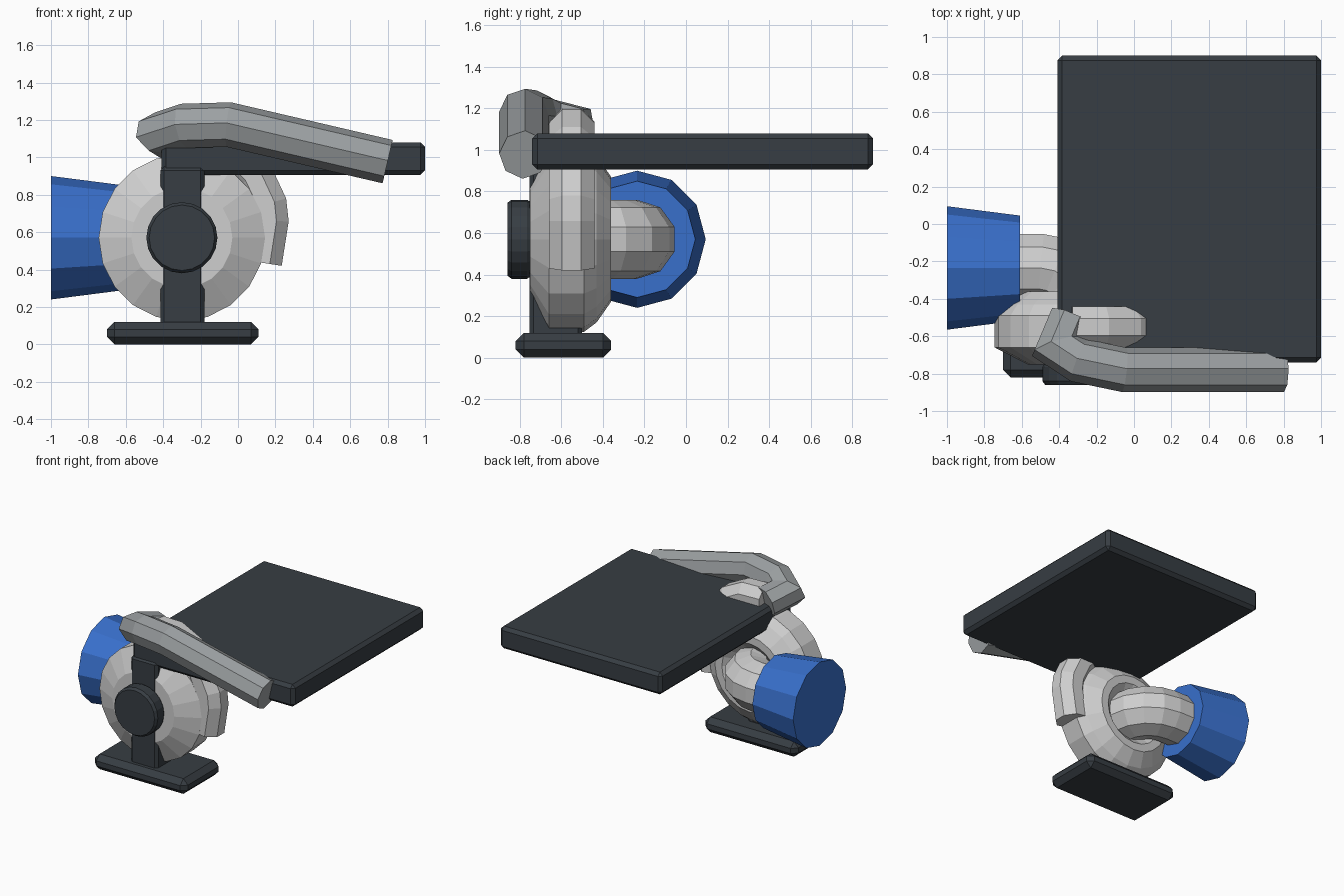
import bpy, bmesh, math
from mathutils import Vector

if "Cube" in bpy.data.objects:
    bpy.data.objects.remove(bpy.data.objects["Cube"])


def material(name, rgb):
    m = bpy.data.materials.new(name)
    m.diffuse_color = (*rgb, 1)
    m.use_nodes = True
    m.node_tree.nodes["Principled BSDF"].inputs["Base Color"].default_value = m.diffuse_color
    return m


DARK = material("dark slate", (0.038, 0.047, 0.056))
LIGHT = material("light grey", (0.62, 0.62, 0.62))
MID = material("mid grey", (0.33, 0.35, 0.36))
BLUE = material("blue", (0.04, 0.16, 0.60))


def finish(name, bm, mat):
    bmesh.ops.recalc_face_normals(bm, faces=bm.faces)
    me = bpy.data.meshes.new(name)
    bm.to_mesh(me)
    bm.free()
    me.materials.append(mat)
    ob = bpy.data.objects.new(name, me)
    bpy.context.collection.objects.link(ob)
    return ob


def skin(name, rings, mat):
    """Join equal rings of points into a capped flat-faced solid."""
    bm = bmesh.new()
    vs = [[bm.verts.new(p) for p in r] for r in rings]
    n = len(vs[0])
    for a, b in zip(vs, vs[1:]):
        for i in range(n):
            j = (i + 1) % n
            bm.faces.new((a[i], a[j], b[j], b[i]))
    bm.faces.new(vs[0])
    bm.faces.new(vs[-1])
    return finish(name, bm, mat)


def box(name, lo, hi, bevel, mat):
    bm = bmesh.new()
    bmesh.ops.create_cube(bm, size=1)
    for v in bm.verts:
        v.co = [(a + b) / 2 + c * (b - a) for a, b, c in zip(lo, hi, v.co)]
    bmesh.ops.bevel(bm, geom=bm.edges[:], offset=bevel, segments=1, affect='EDGES')
    return finish(name, bm, mat)


def lathe(name, axis, centre, profile, n, mat, phase=0.0):
    """Profile of (position along axis, radius) turned round the x or y axis."""
    rings = []
    for t, r in profile:
        ring = []
        for i in range(n):
            a = phase + 2 * math.pi * i / n
            u, w = r * math.cos(a), r * math.sin(a)
            if axis == 'y':
                ring.append((centre[0] + u, t, centre[1] + w))
            else:
                ring.append((t, centre[0] + u, centre[1] + w))
        rings.append(ring)
    return skin(name, rings, mat)


def tube(name, path, radius, n, up, mat, phase):
    """Mitred tube along a path of points."""
    pts = [Vector(p) for p in path]
    dirs = [(b - a).normalized() for a, b in zip(pts, pts[1:])]
    side = dirs[0].cross(Vector(up)).normalized()
    top = side.cross(dirs[0])
    ang = [phase + 2 * math.pi * i / n for i in range(n)]
    offs = [radius * (math.cos(a) * side + math.sin(a) * top) for a in ang]
    rings = [[pts[0] + o for o in offs]]
    for i, d in enumerate(dirs):
        plane = d + dirs[i + 1] if i + 1 < len(dirs) else d
        offs = [o - d * (o.dot(plane) / d.dot(plane)) for o in offs]
        rings.append([pts[i + 1] + o for o in offs])
    return skin(name, rings, mat)


# dark mounting plate, foot and post
box("top_plate", (-0.41, -0.74, 0.905), (1.0, 0.90, 1.08), 0.025, DARK)
box("base_foot", (-0.70, -0.82, 0.0), (0.11, -0.36, 0.12), 0.04, DARK)
box("support_post", (-0.415, -0.753, 0.06), (-0.18, -0.50, 0.95), 0.02, DARK)

# round blower housing and its front cap
HUB = (-0.30, 0.57)
lathe("blower_housing", 'y', HUB,
      [(-0.70, 0.06), (-0.75, 0.17), (-0.75, 0.27), (-0.66, 0.445), (-0.49, 0.445),
       (-0.43, 0.40), (-0.36, 0.30), (-0.36, 0.24), (-0.44, 0.15)], 20, LIGHT)
lathe("front_cap", 'y', HUB,
      [(-0.74, 0.175), (-0.765, 0.19), (-0.84, 0.19), (-0.86, 0.175)], 20, DARK)

# inlet elbow turning from the housing to the hose
bend = [math.radians(a) for a in (0, 22.5, 45, 67.5, 90)]
elbow = [(-0.30, -0.55, 0.57)]
elbow += [(-0.50 + 0.2 * math.cos(a), -0.435 + 0.2 * math.sin(a), 0.57) for a in bend]
elbow.append((-0.66, -0.235, 0.57))
tube("inlet_elbow", elbow, 0.19, 10, (0, 0, 1), LIGHT, math.pi / 10)

# flared blue hose
lathe("inlet_hose", 'x', (-0.235, 0.57), [(-1.0, 0.33), (-0.61, 0.28)], 12, BLUE)

# outlet pipe sweeping up the housing and over the plate
tube("outlet_pipe",
     [(0.125, -0.55, 0.437), (0.16, -0.55, 0.66), (0.15, -0.55, 0.75),
      (0.08, -0.55, 0.90), (-0.03, -0.55, 1.02), (-0.16, -0.55, 1.085),
      (-0.33, -0.55, 1.09)],
     0.119, 8, (0, 1, 0), LIGHT, math.pi / 8)

# grey delivery pipe along the front edge
tube("delivery_pipe",
     [(-0.34, -0.50, 1.09), (-0.405, -0.655, 1.13), (-0.29, -0.73, 1.168),
      (-0.05, -0.78, 1.175), (0.80, -0.78, 0.977)],
     0.119, 8, (0, 0, 1), MID, math.pi / 8)
